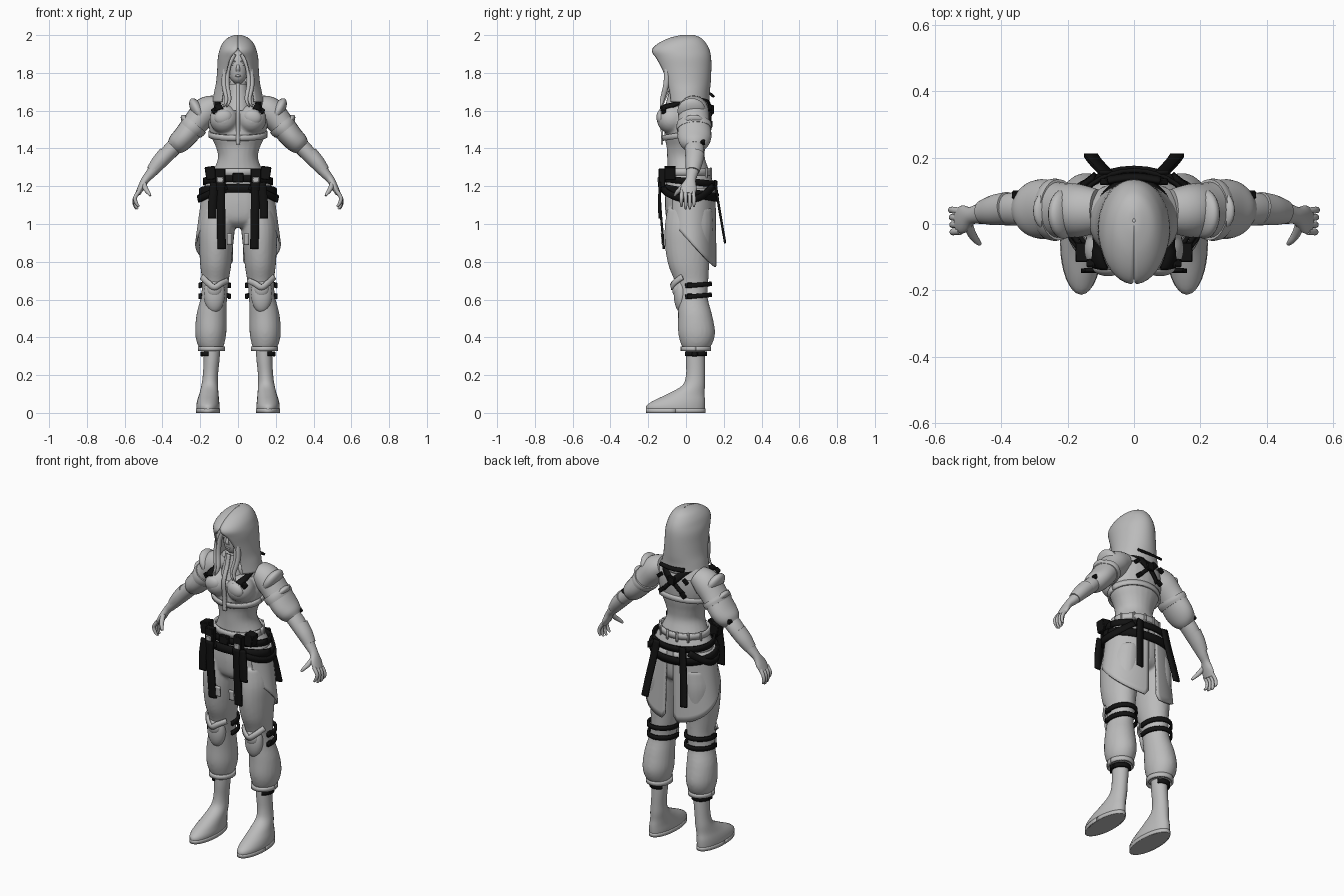
import bpy, bmesh
from math import sin, cos, pi, asin
from mathutils import Vector, Matrix

cube = bpy.data.objects.get("Cube")
if cube:
    bpy.data.objects.remove(cube)


def material(name, value):
    m = bpy.data.materials.new(name)
    m.use_nodes = True
    m.diffuse_color = (value, value, value, 1)
    m.node_tree.nodes["Principled BSDF"].inputs["Base Color"].default_value = (value, value, value, 1)
    return m


GREY, BLACK = material("light grey", .5), material("black", .006)


def finish(name, bm, mat=GREY, mirror=True, **mods):
    """Turn a bmesh into an object with its modifiers."""
    mesh = bpy.data.meshes.new(name)
    bm.to_mesh(mesh)
    bm.free()
    mesh.materials.append(mat)
    ob = bpy.data.objects.new(name, mesh)
    bpy.context.collection.objects.link(ob)
    if "wrap" in mods:
        m = ob.modifiers.new("wrap", 'SHRINKWRAP')
        m.target, m.offset, m.wrap_mode = mods["wrap"], .006, 'ABOVE_SURFACE'
    if "thick" in mods:
        m = ob.modifiers.new("thick", 'SOLIDIFY')
        m.thickness, m.offset = mods["thick"], 0
    if "bevel" in mods:
        ob.modifiers.new("bevel", 'BEVEL').width = mods["bevel"]
    if mirror:
        ob.modifiers.new("mirror", 'MIRROR').use_clip = False
    if "remesh" in mods:
        m = ob.modifiers.new("remesh", 'REMESH')
        m.mode, m.voxel_size, m.use_smooth_shade = 'VOXEL', mods["remesh"], True
        m = ob.modifiers.new("smooth", 'SMOOTH')
        m.iterations = 5
    return ob


def spline(pts, steps):
    """Smooth curve through tuples of any length."""
    pts = [Vector(p) for p in pts]
    out = []
    for i in range(len(pts) - 1):
        a, b, c, d = pts[max(i - 1, 0)], pts[i], pts[i + 1], pts[min(i + 2, len(pts) - 1)]
        for k in range(steps):
            t = k / steps
            out.append(b + (c - a) * (t / 2) + (a * 2 - b * 5 + c * 4 - d) * (t * t / 2)
                       + (b * 3 - a - c * 3 + d) * (t ** 3 / 2))
    return out + [pts[-1]]


def loft(bm, rings, level=True, n=24, steps=4):
    """Skin ellipses (x, y, z, r1, r2); level ones lie flat, others face along the path."""
    rings = spline(rings, steps)
    loops = []
    for i, r in enumerate(rings):
        u, v = Vector((1, 0, 0)), Vector((0, 1, 0))
        if not level:
            t = (rings[min(i + 1, len(rings) - 1)] - rings[max(i - 1, 0)]).to_3d().normalized()
            u = (v - t * v.dot(t)).normalized()
            v = t.cross(u)
        angles = [2 * pi * k / n for k in range(n)]
        loops.append([bm.verts.new(r.to_3d() + u * r[3] * cos(a) + v * r[4] * sin(a)) for a in angles])
    faces = [bm.faces.new((p[k], p[k - 1], q[k - 1], q[k])) for p, q in zip(loops, loops[1:]) for k in range(n)]
    faces += [bm.faces.new(loops[0]), bm.faces.new(loops[-1])]
    bmesh.ops.recalc_face_normals(bm, faces=faces)


def grid(bm, rows):
    rows = [[bm.verts.new(p) for p in row] for row in rows]
    for p, q in zip(rows, rows[1:]):
        for k in range(len(p) - 1):
            bm.faces.new((p[k], p[k + 1], q[k + 1], q[k]))


def ball(bm, loc, size, turn=0):
    m = Matrix.Translation(loc) @ Matrix.Rotation(turn, 4, 'Y') @ Matrix.Diagonal((*size, 1))
    bmesh.ops.create_uvsphere(bm, u_segments=24, v_segments=14, radius=1, matrix=m)


def tube(name, rings, mirror=True, mat=GREY, level=False):
    bm = bmesh.new()
    loft(bm, rings, level)
    return finish(name, bm, mat, mirror)


def blob(name, loc, size, turn=0, mirror=True):
    bm = bmesh.new()
    ball(bm, loc, size, turn)
    return finish(name, bm, GREY, mirror)


def box(name, loc, size, mat=BLACK, mirror=True, turn=0):
    bm = bmesh.new()
    m = Matrix.Translation(loc) @ Matrix.Rotation(turn, 4, 'Y') @ Matrix.Diagonal((*size, 1))
    bmesh.ops.create_cube(bm, size=1, matrix=m)
    return finish(name, bm, mat, mirror, bevel=.004)


def strap(name, pts, width, center, mirror=True, mat=BLACK, steps=5, thick=.012, **mods):
    """Ribbon along points, its flat side turned away from the center."""
    pts = spline(pts, steps)
    rows = []
    for i, p in enumerate(pts):
        t = pts[min(i + 1, len(pts) - 1)] - pts[max(i - 1, 0)]
        side = t.cross(p - Vector(center)).normalized() * width / 2
        rows.append([p - side, p, p + side])
    bm = bmesh.new()
    grid(bm, rows)
    return finish(name, bm, mat, mirror, thick=thick, **mods)


def band(name, c, rx, ry, width, start=0, end=2 * pi, tilt=0, mirror=False, mat=BLACK, thick=.012):
    """Belt around a vertical limb; angle 0 is the outer side, tilt raises the front."""
    pts = []
    for k in range(33):
        a = start + (end - start) * k / 32
        pts.append((c[0] + rx * cos(a), c[1] + ry * sin(a), c[2] - tilt * sin(a)))
    return strap(name, pts, width, c, mirror, mat, 1, thick)


# Torso, bust and trousers blended into one body
bm = bmesh.new()
loft(bm, [(0, .0, 1.76, .045, .045), (0, .02, 1.70, .055, .055), (0, .03, 1.665, .11, .075),
          (0, .025, 1.62, .15, .098), (0, .01, 1.55, .16, .115), (0, 0, 1.47, .145, .115),
          (0, 0, 1.41, .118, .103), (0, 0, 1.35, .106, .1), (0, .012, 1.28, .133, .112),
          (0, .02, 1.2, .176, .128), (0, .02, 1.1, .19, .132), (0, .02, 1.02, .17, .12), (0, .02, .98, .1, .08)])
for s in (-1, 1):
    ball(bm, (s * .073, -.075, 1.555), (.078, .08, .078))
    loft(bm, [(s * .1, .02, 1.08, .09, .12), (s * .112, .015, .98, .096, .128), (s * .116, .012, .88, .09, .123),
              (s * .118, .015, .78, .082, .108), (s * .12, .03, .69, .07, .088), (s * .128, .035, .61, .07, .08),
              (s * .14, .048, .52, .08, .09), (s * .144, .056, .43, .083, .098), (s * .144, .056, .37, .073, .085),
              (s * .14, .052, .33, .055, .062)])
body = finish("body", bm, GREY, False, remesh=.008)

# Short jacket hem, collar and zip placket
band("jacket_hem", (0, 0, 1.475), .151, .121, .03, mat=GREY, tilt=-.02)
tube("collar", [(0, -.035, 1.6, .075, .085), (0, -.03, 1.67, .062, .068), (0, -.025, 1.74, .05, .06)], False, level=True)
strap("zip_placket", [(0, -.127, 1.42), (0, -.128, 1.5), (0, -.135, 1.6), (0, -.105, 1.68), (0, -.088, 1.745)],
      .022, (0, 9, 1.5), False, GREY)
blob("chest_patch", (.078, -.131, 1.565), (.048, .026, .04), .3)
band("trouser_waistband", (0, .01, 1.275), .142, .12, .035, mat=GREY)
for i, a in enumerate((.35, .9, 1.35)):
    box(f"belt_loop_{i}", (.145 * cos(a), .01 + .124 * sin(a), 1.27), (.014, .014, .06), GREY)

# Sleeves, shoulder pads and arms
tube("sleeve", [(.11, .04, 1.63, .065, .055), (.165, .04, 1.6, .08, .075), (.22, .042, 1.54, .083, .068),
                (.28, .045, 1.465, .09, .062), (.32, .045, 1.425, .075, .056), (.342, .045, 1.405, .048, .042)])
blob("shoulder_pad", (.212, .03, 1.598), (.034, .075, .075), .5)
blob("sleeve_pad", (.262, .04, 1.535), (.024, .06, .055), .75)
tube("sleeve_seam", [(.226, .043, 1.53, .092, .072), (.238, .043, 1.515, .094, .073), (.25, .044, 1.5, .092, .068)])
tube("forearm", [(.325, .045, 1.42, .05, .042), (.365, .045, 1.38, .05, .042), (.41, .04, 1.33, .043, .037),
                 (.46, .032, 1.27, .032, .027), (.49, .025, 1.235, .027, .021), (.512, .015, 1.195, .042, .018),
                 (.53, .01, 1.16, .038, .014)])
tube("forearm_guard", [(.38, .048, 1.37, .049, .043), (.42, .042, 1.325, .046, .04), (.455, .036, 1.28, .036, .032)])
for i, name in enumerate(("little", "ring", "middle", "index")):
    y, drop = .042 - .022 * i, .012 * (i in (1, 2))
    tube(name + "_finger", [(.522, y * .9, 1.175, .011, .011), (.545, y, 1.14, .01, .01),
                            (.55 - .004 * i, y, 1.11 - drop, .009, .009), (.542 - .006 * i, y, 1.092 - drop, .005, .005)])
tube("thumb", [(.5, 0, 1.215, .014, .014), (.488, -.03, 1.185, .013, .013), (.474, -.05, 1.165, .01, .01),
               (.464, -.06, 1.15, .006, .006)])
box("elbow_clip", (.352, .088, 1.432), (.025, .025, .025), turn=.8)

# Head, face and hair
tube("head", [(0, -.045, 1.745, .018, .025), (0, -.045, 1.765, .038, .045), (0, -.035, 1.8, .055, .064),
              (0, -.025, 1.85, .062, .078), (0, -.02, 1.9, .055, .07), (0, -.015, 1.93, .02, .03)], False, level=True)
tube("nose", [(0, -.098, 1.85, .004, .004), (0, -.105, 1.825, .01, .008), (0, -.098, 1.808, .011, .007)], False, level=True)
blob("lips", (0, -.09, 1.785), (.017, .011, .007), mirror=False)
blob("eye", (.024, -.092, 1.845), (.012, .006, .006))
blob("brow", (.025, -.094, 1.862), (.018, .008, .005), -.15)
for i, x in enumerate((.05, .066)):
    tube(f"hair_lock_{i}", [(.02 + .01 * i, -.1, 1.9, .01, .012), (x, -.1, 1.83, .014, .012),
                            (x + .008, -.105, 1.74, .015, .013), (x - .005, -.125, 1.66, .012, .01),
                            (x + .01, -.135, 1.62, .003, .003)])

# Hood: open arcs of (height, back, front, half width, half opening)
rows = []
for z, back, front, w, gap in spline([(1.645, .12, -.105, .132, .085), (1.7, .122, -.112, .122, .078),
                                      (1.75, .127, -.126, .112, .07), (1.82, .13, -.146, .106, .058),
                                      (1.88, .129, -.166, .103, .038), (1.92, .121, -.177, .094, .005),
                                      (1.953, .104, -.145, .08, 0), (1.98, .08, -.09, .056, 0),
                                      (1.995, .045, -.03, .022, 0), (1.997, .015, .005, .003, 0)], 4):
    a0 = asin(max(0, min(gap / w, 1)))
    angles = [a0 + (2 * pi - 2 * a0) * k / 40 for k in range(41)]
    rows.append([(w * sin(a), (back + front) / 2 - (back - front) / 2 * cos(a), z) for a in angles])
bm = bmesh.new()
grid(bm, rows)
finish("hood", bm, GREY, False, thick=.008)
tube("hood_cowl", [(0, .03, 1.62, .16, .1), (0, .02, 1.66, .14, .098), (0, .02, 1.7, .105, .09)], False, level=True)

# Split skirt: long at the back, rising to the front
rows = []
for i in range(25):
    a = .12 + 2.2 * i / 24
    row = []
    for j in range(13):
        t = j / 12
        low = .77 + .24 * ((1 - cos(a)) / 1.68) ** 1.1 + (.03 if i == 0 else 0)
        z = 1.19 + (low - 1.19) * t
        flare = (1.19 - z) / .42
        row.append(((.182 + .058 * flare) * sin(a), .02 + (.132 + .006 * flare) * cos(a), z))
    rows.append(row)
bm = bmesh.new()
grid(bm, rows)
finish("skirt_panel", bm, GREY, thick=.01)

# Belts, buckles, pouches and hanging straps
band("upper_belt", (0, .02, 1.225), .18, .14, .035, tilt=.015)
band("hip_belt", (0, .02, 1.165), .2, .146, .045, tilt=.025)
strap("side_drape_belt", [(.06, -.125, 1.2), (.14, -.1, 1.165), (.2, -.02, 1.135), (.2, .07, 1.14), (.12, .145, 1.2)],
      .035, (0, .02, 1.17))
box("belt_buckle", (0, -.128, 1.245), (.06, .025, .05), mirror=False)
box("belt_pouch", (.145, -.085, 1.27), (.055, .06, .07), turn=.15)
box("front_clip", (.095, -.127, 1.245), (.055, .035, .1))
box("clip_plate", (.095, -.147, 1.235), (.035, .008, .03), GREY)
strap("front_long_strap", [(.09, -.142, 1.22), (.09, -.135, 1.08), (.088, -.124, .95), (.086, -.117, .868)],
      .045, (.09, 9, 1))
strap("front_short_strap", [(.125, -.138, 1.22), (.135, -.142, 1.12), (.137, -.14, 1.03)], .045, (.13, 9, 1))
strap("thigh_tab", [(.045, -.128, .95), (.045, -.122, .89)], .028, (.04, 9, 1), mat=GREY)
strap("tail_strap", [(.085, .155, 1.23), (.1, .17, 1.12), (.118, .19, 1.0), (.13, .207, .9)], .04, (.1, -9, 1))

# Harness over the shoulders and across the back
hub = (0, .02, 1.55)
strap("shoulder_strap", [(.095, -.125, 1.6), (.122, -.09, 1.655), (.135, -.02, 1.7), (.125, .06, 1.712),
                         (.09, .118, 1.69), (.045, .137, 1.64), (.005, .137, 1.6)], .042, hub, wrap=body, thick=.014)
strap("back_cross_strap", [(.0, .13, 1.6), (.04, .135, 1.56), (.07, .13, 1.53)], .022, hub, wrap=body)
strap("upper_back_bar", [(-.08, .132, 1.685), (0, .142, 1.68), (.08, .132, 1.685)], .022, hub, False)
box("back_buckle", (0, .137, 1.605), (.045, .02, .05), mirror=False)
box("back_clip", (.072, .13, 1.53), (.035, .02, .025), turn=.7)
box("shoulder_blade_clip", (.085, .127, 1.615), (.035, .02, .022), turn=.7)
box("chest_clip", (.125, -.118, 1.6), (.03, .025, .03), turn=.6)

# Knee guards with straps round the back
blob("knee_guard", (.125, -.025, .63), (.056, .04, .1))
blob("knee_cap", (.125, -.045, .655), (.04, .028, .045))
strap("knee_flap", [(.055, -.03, .7), (.09, -.066, .685), (.125, -.075, .665), (.16, -.06, .69), (.19, -.02, .72)],
      .03, (.12, .04, .69), mat=GREY)
for name, z in (("upper_knee_band", .675), ("lower_knee_band", .617)):
    band(name, (.124, .035, z), .08, .096, .024, -.4, pi + .3, -.008, True)
    box(name + "_clip", (.2, .02, z), (.02, .03, .028))

# Trouser cuffs, boots and ankle bands
band("trouser_cuff", (.14, .052, .34), .066, .074, .025, mirror=True, mat=GREY)
tube("boot", [(.137, .05, .36, .044, .05), (.14, .05, .28, .042, .05), (.146, .05, .2, .04, .05),
              (.15, .04, .145, .044, .06), (.154, .0, .1, .051, .098), (.158, -.035, .065, .058, .136),
              (.159, -.055, .035, .062, .156), (.159, -.055, .0, .06, .153)], level=True)
band("boot_sole", (.159, -.055, .011), .061, .154, .022, mirror=True, mat=GREY, thick=.006)
band("ankle_band", (.14, .05, .312), .049, .055, .024, -1.2, pi * .8, mirror=True)
box("ankle_clip", (.19, .045, .312), (.018, .035, .026))

# Smooth shading with sharp creases
for ob in bpy.context.scene.objects:
    ob.select_set(ob.type == 'MESH')
bpy.context.view_layer.objects.active = body
bpy.ops.object.shade_smooth_by_angle(angle=.7)
